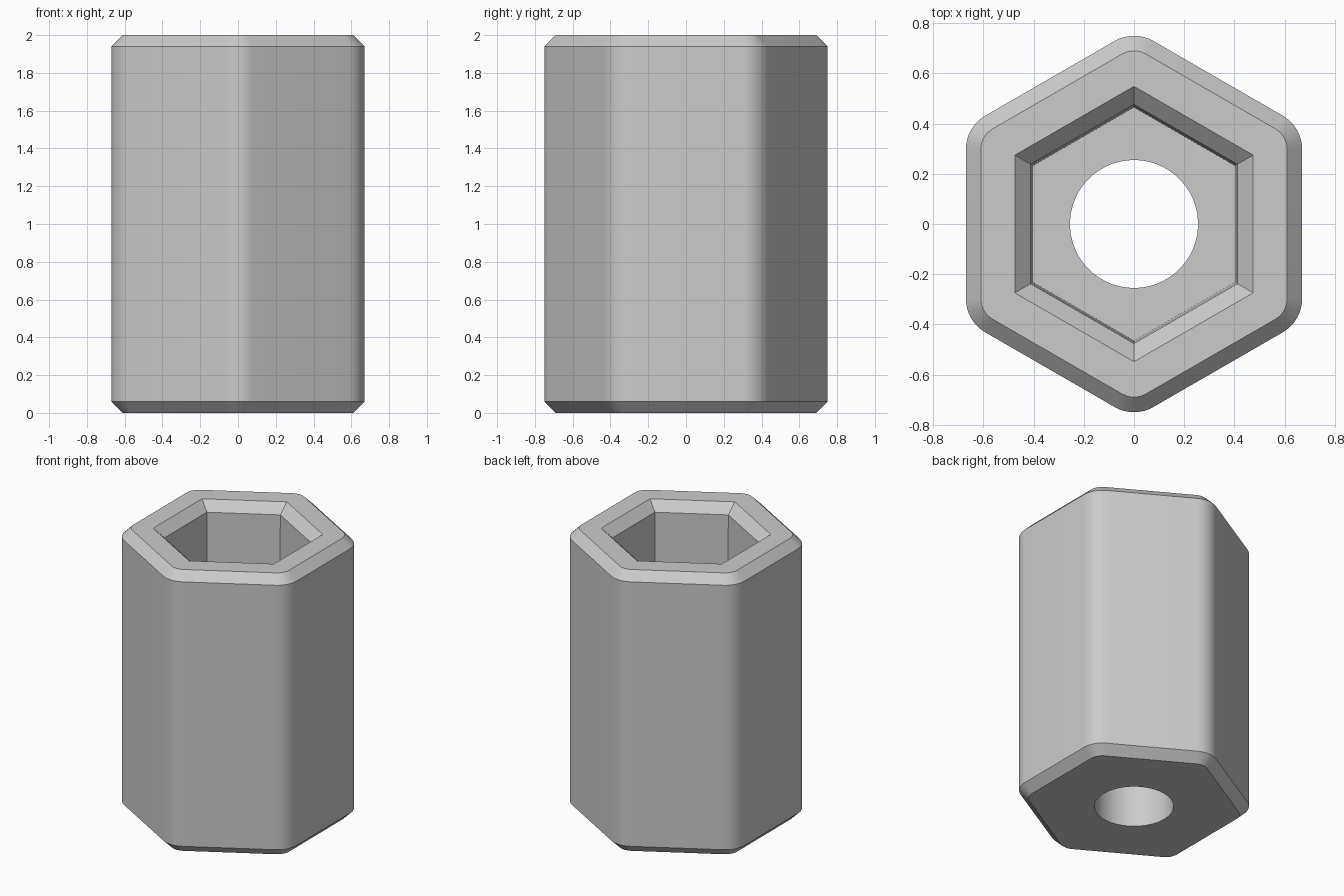
import bpy
import bmesh
from math import cos, sin, radians

if "Cube" in bpy.data.objects:
    bpy.data.objects.remove(bpy.data.objects["Cube"])

HALF = 4                      # points each side of a corner
PER = 2 * HALF + 1            # points per corner, shared by every ring
CORNERS = [(30 + 60 * c, j) for c in range(6) for j in range(-HALF, HALF + 1)]


def rounded_hex(apothem, radius):
    """Hexagon outline with an arc on every corner."""
    centre = (apothem - radius) / cos(radians(30))
    pts = []
    for corner, j in CORNERS:
        a, b = radians(corner), radians(corner + 30 * j / HALF)
        pts.append((centre * cos(a) + radius * cos(b),
                    centre * sin(a) + radius * sin(b)))
    return pts


def sharp_hex(apothem):
    """Hexagon outline with crisp corners."""
    pts = []
    for corner, j in CORNERS:
        step = 60 * j / PER
        r = apothem / cos(radians(30 - abs(step)))
        a = radians(corner + step)
        pts.append((r * cos(a), r * sin(a)))
    return pts


def circle(radius):
    return [(radius * cos(radians(c + 60 * j / PER)),
             radius * sin(radians(c + 60 * j / PER))) for c, j in CORNERS]


# Closed section: outside going up, then down through socket and bore
sections = [
    (rounded_hex(0.61, 0.095), 0),
    (rounded_hex(0.67, 0.155), 0.06),
    (rounded_hex(0.67, 0.155), 1.94),
    (rounded_hex(0.61, 0.095), 2),
    (sharp_hex(0.475), 2),
    (sharp_hex(0.412), 1.935),
    (sharp_hex(0.402), 1.0),
    (circle(0.255), 1.0),
    (circle(0.255), 0),
]

bm = bmesh.new()
rings = [[bm.verts.new((x, y, z)) for x, y in pts] for pts, z in sections]
for k, lower in enumerate(rings):
    upper = rings[(k + 1) % len(rings)]
    for i in range(len(lower)):
        n = (i + 1) % len(lower)
        bm.faces.new((lower[i], lower[n], upper[n], upper[i]))
bmesh.ops.recalc_face_normals(bm, faces=bm.faces[:])

mesh = bpy.data.meshes.new("hex_socket_sleeve")
bm.to_mesh(mesh)
bm.free()
sleeve = bpy.data.objects.new("hex_socket_sleeve", mesh)
bpy.context.collection.objects.link(sleeve)

# Plain grey
grey = bpy.data.materials.new("light_grey")
grey.use_nodes = True
grey.diffuse_color = (0.6, 0.6, 0.6, 1)
grey.node_tree.nodes["Principled BSDF"].inputs["Base Color"].default_value = (0.6, 0.6, 0.6, 1)
mesh.materials.append(grey)

# Smooth corners and bore, crisp chamfers and socket
bpy.ops.object.select_all(action="DESELECT")
sleeve.select_set(True)
bpy.context.view_layer.objects.active = sleeve
bpy.ops.object.shade_smooth_by_angle(angle=radians(25))
